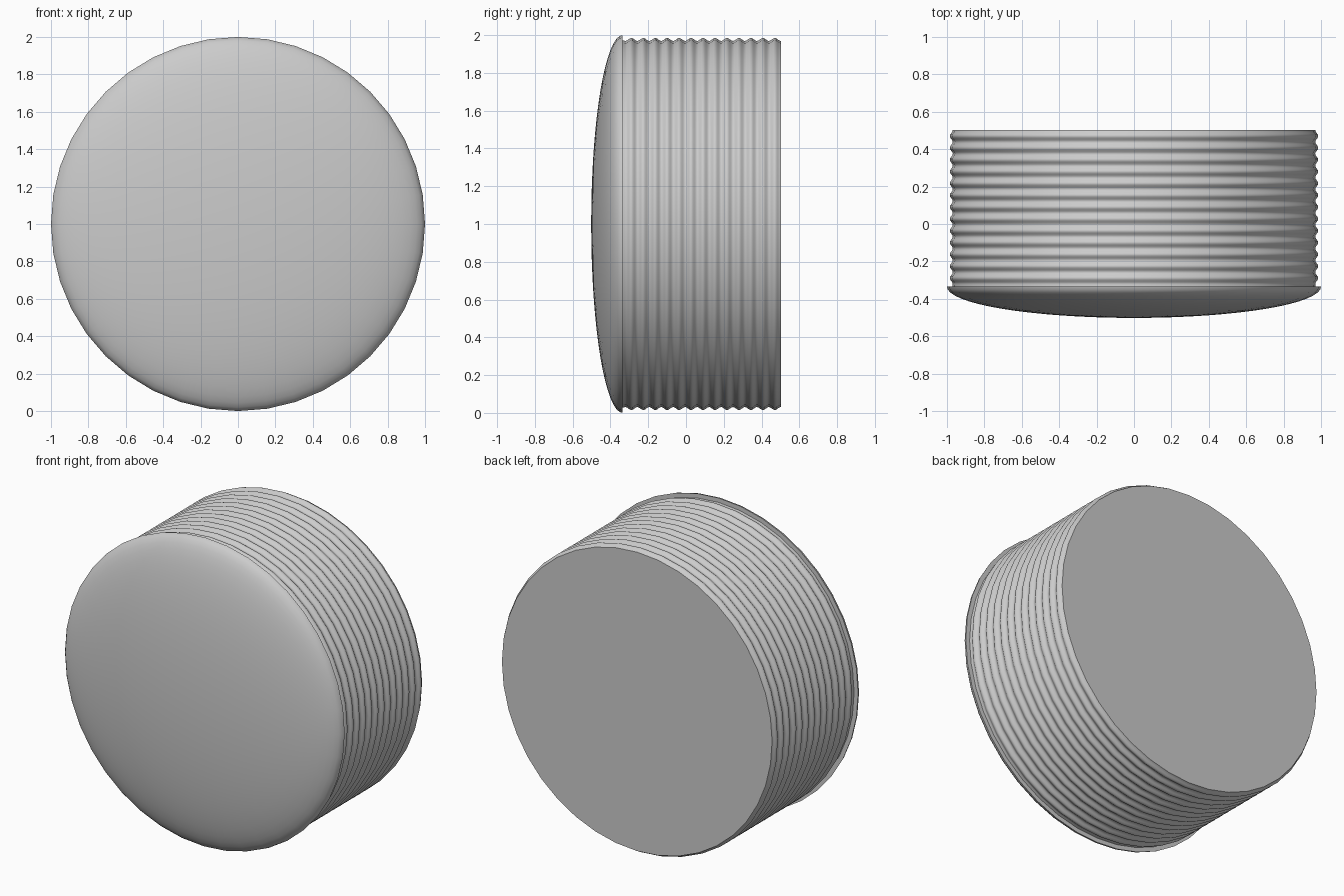
import bpy, bmesh, math

cube = bpy.data.objects.get("Cube")
if cube:
    bpy.data.objects.remove(cube)

SIDES = 40
RIM_Y, BACK_Y, DEPTH = -0.335, 0.502, 0.167

grey = bpy.data.materials.new("light_grey")
grey.use_nodes = True
colour = (0.6, 0.6, 0.6, 1)
grey.diffuse_color = colour
grey.node_tree.nodes["Principled BSDF"].inputs["Base Color"].default_value = colour


def revolve(name, profile):
    """Turn (radius, y) points, first and last on the axis, about the y axis."""
    bm = bmesh.new()
    rings = []
    for r, y in profile:
        count = SIDES if r > 1e-6 else 1
        angles = [2 * math.pi * i / SIDES for i in range(count)]
        rings.append([bm.verts.new((r * math.sin(a), y, 1 + r * math.cos(a))) for a in angles])
    for a, b in zip(rings, rings[1:]):
        for i in range(SIDES):
            j = (i + 1) % SIDES
            corners = [a[i % len(a)], a[j % len(a)], b[j % len(b)], b[i % len(b)]]
            bm.faces.new(list(dict.fromkeys(corners)))
    bmesh.ops.recalc_face_normals(bm, faces=bm.faces)
    mesh = bpy.data.meshes.new(name)
    bm.to_mesh(mesh)
    bm.free()
    mesh.materials.append(grey)
    obj = bpy.data.objects.new(name, mesh)
    bpy.context.collection.objects.link(obj)
    bpy.ops.object.select_all(action='DESELECT')
    obj.select_set(True)
    bpy.context.view_layer.objects.active = obj
    bpy.ops.object.shade_smooth_by_angle(angle=math.radians(50))


# Shallow domed head with a flat underside
STEPS = 16
dome = [(math.sin(t), RIM_Y - DEPTH * math.cos(t))
        for t in (math.pi / 2 * i / STEPS for i in range(STEPS + 1))]
revolve("domed_cap", dome + [(0, RIM_Y)])

# Ribbed body: rounded ridges measured forward from the flat back
PITCH, MID, WAVE, SAMPLES = 0.0633, 0.977, 0.008, 8
count = int((BACK_Y - RIM_Y) / PITCH * SAMPLES)
ribs = [(MID - WAVE * math.cos(2 * math.pi * i / SAMPLES), BACK_Y - PITCH * i / SAMPLES)
        for i in range(count + 1)]
revolve("ribbed_body", [(0, BACK_Y)] + ribs + [(ribs[-1][0], RIM_Y), (0, RIM_Y)])
